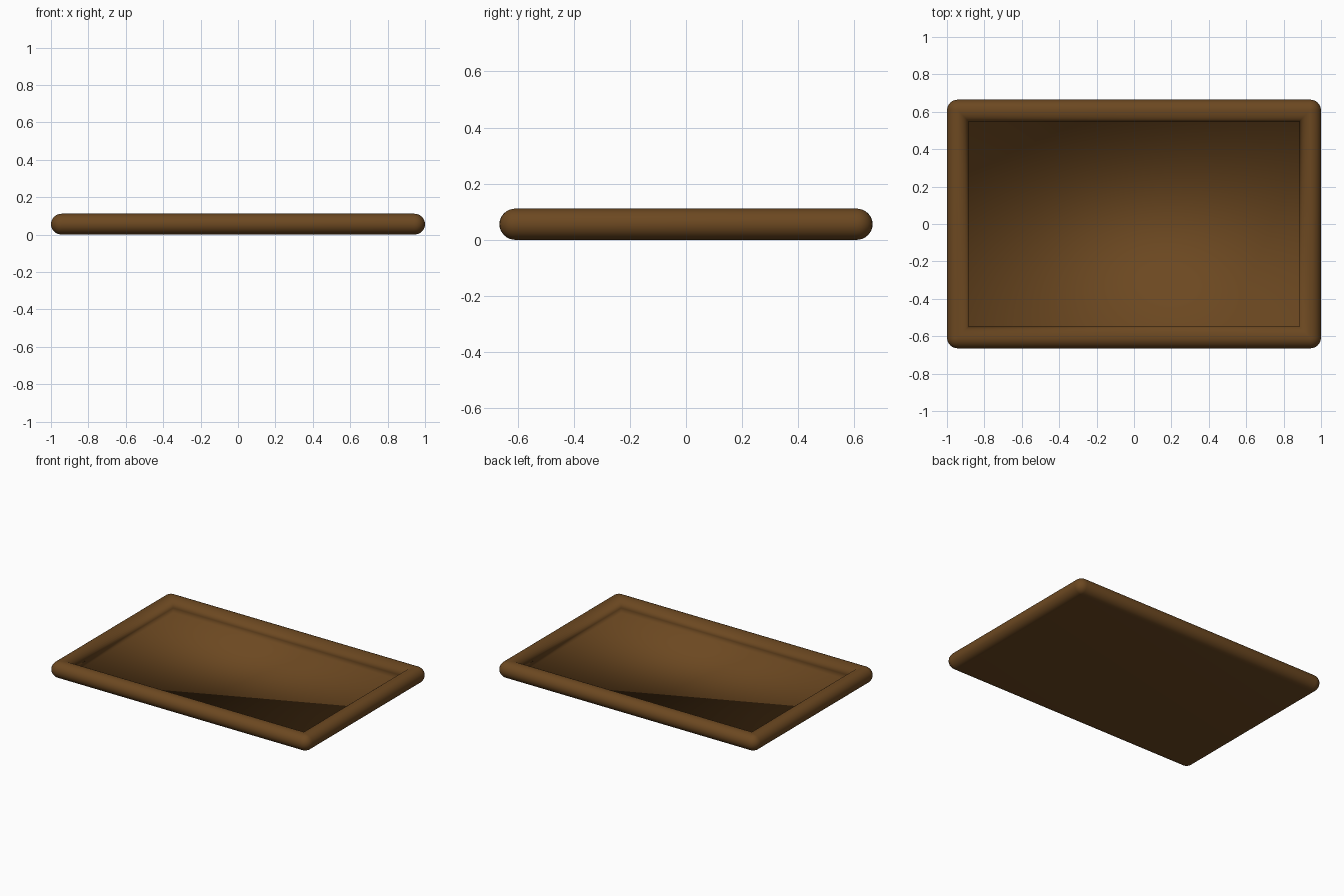
import bpy, bmesh, math

if "Cube" in bpy.data.objects:
    bpy.data.objects.remove(bpy.data.objects["Cube"])

RX, RZ = 0.058, 0.0557     # rim half width and half height
CX, CY = 1 - RX, 0.665 - RX  # rim centre line
FLOOR = 0.022              # height of recessed floor
N, K = 8, 6                # profile and corner steps

bm = bmesh.new()


def ring(offset, z):
    """Rectangle moved out (rounded corners) or in (sharp corners) from the rim line."""
    verts = []
    for i, (sx, sy) in enumerate(((1, 1), (-1, 1), (-1, -1), (1, -1))):
        for k in range(K + 1):
            if offset > 0:
                a = (i + k / K) * math.pi / 2
                x = sx * CX + offset * math.cos(a)
                y = sy * CY + offset * math.sin(a)
            else:
                x, y = sx * (CX + offset), sy * (CY + offset)
            verts.append(bm.verts.new((x, y, z)))
    return verts


# rim profile: from underside, round the outside, over the top, down the inner wall
profile = []
for j in range(3 * N + 1):
    a = -math.pi / 2 + j / (2 * N) * math.pi
    profile.append((RX * math.cos(a), RZ + RZ * math.sin(a)))
profile.append((-RX, FLOOR))

rings = [ring(o, z) for o, z in profile]
for a, b in zip(rings, rings[1:]):
    n = len(a)
    for i in range(n):
        bm.faces.new((a[i], a[(i + 1) % n], b[(i + 1) % n], b[i]))

# flat underside and recessed floor
bm.faces.new(rings[0][::-1])
bm.faces.new(rings[-1])
bmesh.ops.remove_doubles(bm, verts=bm.verts, dist=1e-5)
bmesh.ops.recalc_face_normals(bm, faces=bm.faces)

mesh = bpy.data.meshes.new("tray")
bm.to_mesh(mesh)
bm.free()
tray = bpy.data.objects.new("tray", mesh)
bpy.context.collection.objects.link(tray)

# brown finish
mat = bpy.data.materials.new("brown_wood")
mat.diffuse_color = (0.15, 0.065, 0.015, 1)
mat.use_nodes = True
mat.node_tree.nodes["Principled BSDF"].inputs["Base Color"].default_value = mat.diffuse_color
mesh.materials.append(mat)

# soft shading all over, as the floor blends into the walls
mesh.shade_smooth()
